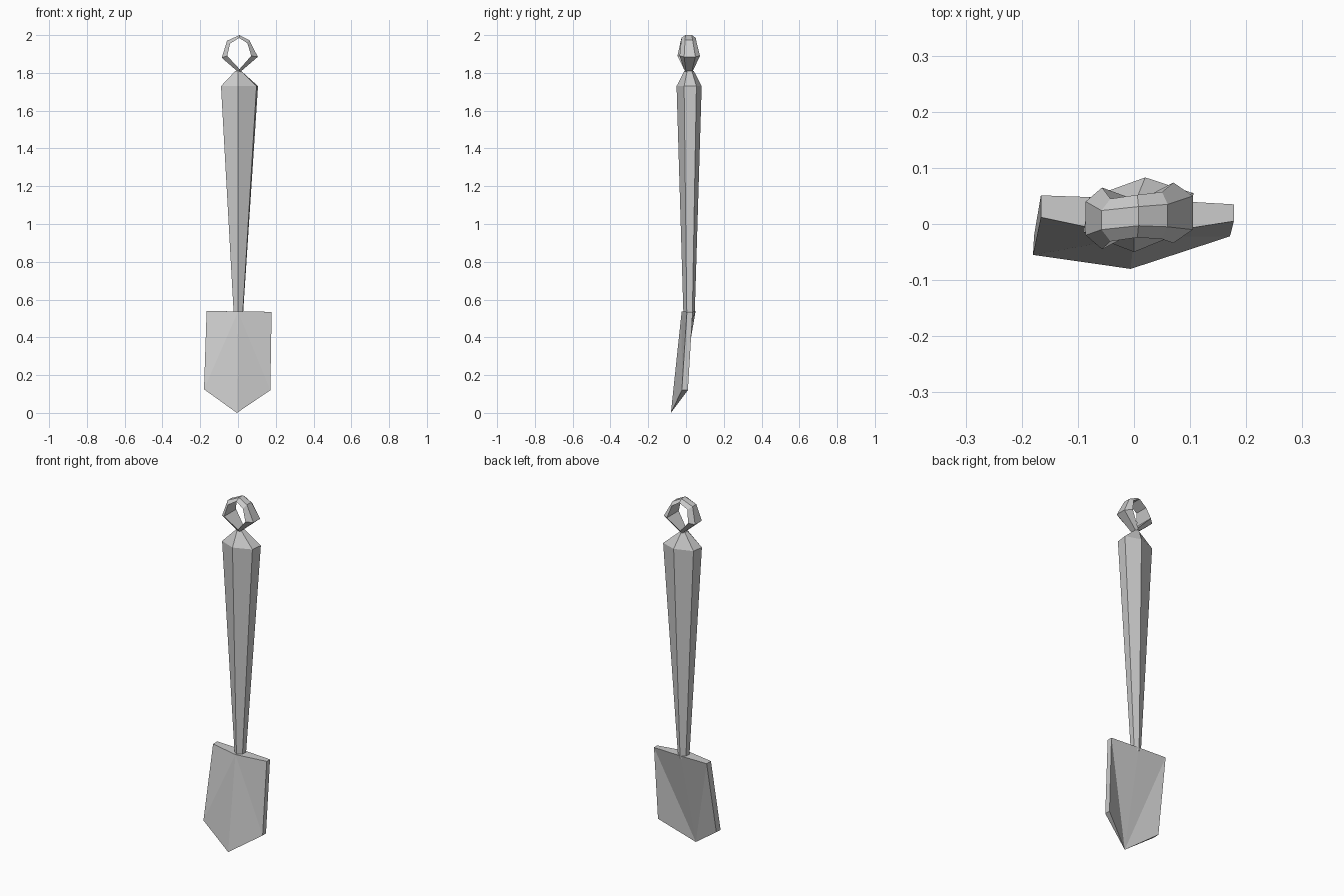
import bpy
import bmesh

# Remove the default cube
default_cube = bpy.data.objects.get("Cube")
if default_cube:
    bpy.data.objects.remove(default_cube, do_unlink=True)

# One plain grey material for the whole tool
GREY = (0.6, 0.6, 0.6, 1.0)
grey_metal = bpy.data.materials.new("grey_metal")
grey_metal.use_nodes = True
grey_metal.diffuse_color = GREY
for node in grey_metal.node_tree.nodes:
    if node.type == 'BSDF_PRINCIPLED':
        node.inputs["Base Color"].default_value = GREY


def finish(bm, name):
    """Turn a bmesh into a flat shaded object."""
    bmesh.ops.recalc_face_normals(bm, faces=bm.faces)
    mesh = bpy.data.meshes.new(name)
    bm.to_mesh(mesh)
    bm.free()
    mesh.materials.append(grey_metal)
    obj = bpy.data.objects.new(name, mesh)
    bpy.context.collection.objects.link(obj)
    return obj


def bridge(bm, first, second):
    """Join two loops of vertices with quads."""
    count = len(first)
    for i in range(count):
        j = (i + 1) % count
        bm.faces.new((first[i], first[j], second[j], second[i]))


def make_handle():
    """Slightly skewed six sided shaft with a pointed cap."""
    section = [(0, -.05), (.098, -.01), (.106, .055),
               (.02, .083), (-.08, .047), (-.09, -.015)]
    center_x, center_y = .008, .016
    # Each level: height, width scale, depth scale
    levels = [(.52, .25, .45), (1.73, 1, 1), (1.81, .16, .38)]
    bm = bmesh.new()
    loops = []
    for height, wide, deep in levels:
        loops.append([bm.verts.new((center_x * wide + (x - center_x) * wide,
                                    center_y + (y - center_y) * deep, height))
                      for x, y in section])
    for lower, upper in zip(loops, loops[1:]):
        bridge(bm, lower, upper)
    bm.faces.new(loops[0])
    bm.faces.new(loops[-1])
    return finish(bm, "handle")


def make_ring():
    """Hanging loop: a band with a narrow outside and a wide inside."""
    # Each station: outer x, z, inner x, z, middle y, outer and inner half width
    stations = [
        (.006, 1.80, .008, 1.82, .015, .014, .026),
        (.105, 1.885, .07, 1.89, .02, .03, .054),
        (.06, 1.973, .05, 1.957, .015, .02, .042),
        (.008, 2.0, .006, 1.985, .014, .017, .038),
        (-.058, 1.97, -.042, 1.955, .007, .017, .038),
        (-.086, 1.88, -.057, 1.89, .01, .03, .055),
    ]
    bm = bmesh.new()
    loops = []
    for out_x, out_z, in_x, in_z, y, narrow, wide in stations:
        corners = [(out_x, y - narrow, out_z), (out_x, y + narrow, out_z),
                   (in_x, y + wide, in_z), (in_x, y - wide, in_z)]
        loops.append([bm.verts.new(corner) for corner in corners])
    for i, loop in enumerate(loops):
        bridge(bm, loop, loops[(i + 1) % len(loops)])
    return finish(bm, "hanging_ring")


def make_blade():
    """Pointed blade: front fans from the top middle, back from the tip."""
    points = {
        "front_left": (-.166, .012, .54), "back_left": (-.166, .051, .54),
        "front_mid": (0, -.023, .537), "back_mid": (.005, .045, .537),
        "front_right": (.178, .005, .535), "back_right": (.178, .035, .535),
        "low_front_left": (-.18, -.055, .125),
        "low_back_left": (-.178, -.02, .125),
        "low_front_right": (.171, -.022, .12),
        "low_back_right": (.17, .01, .12),
        "tip": (-.006, -.08, 0),
    }
    bm = bmesh.new()
    verts = {name: bm.verts.new(co) for name, co in points.items()}

    def face(*names):
        bm.faces.new([verts[name] for name in names])

    for side in ("left", "right"):
        front, back = "front_" + side, "back_" + side
        low_front, low_back = "low_front_" + side, "low_back_" + side
        face("front_mid", front, low_front)
        face("front_mid", low_front, "tip")
        face("tip", low_back, back)
        face("tip", back, "back_mid")
        face(front, back, low_back, low_front)
        face(low_front, low_back, "tip")
        face("front_mid", "back_mid", back, front)
    return finish(bm, "blade")


make_handle()
make_ring()
make_blade()
